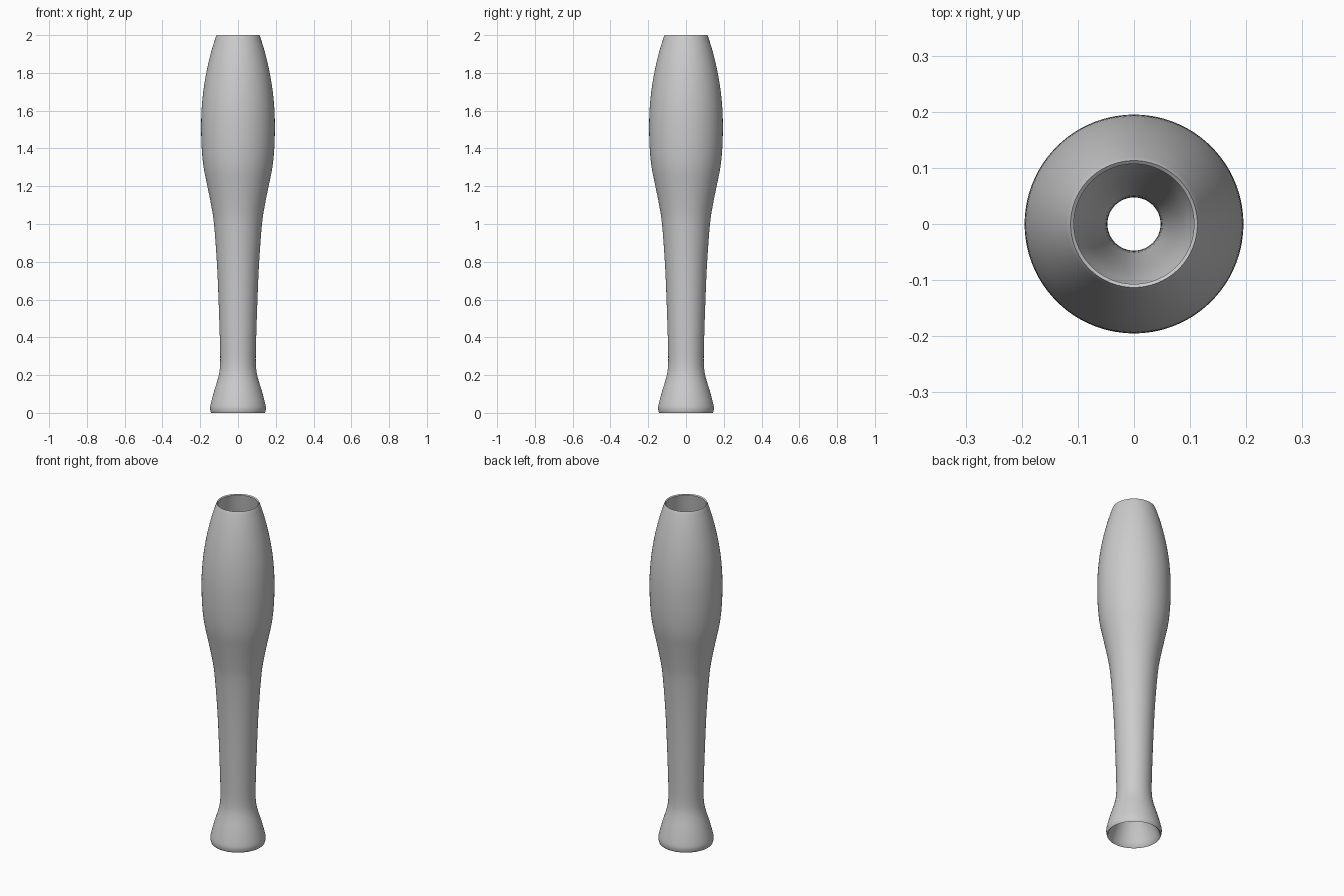
import bpy, bmesh, math
from mathutils import Vector

cube = bpy.data.objects.get("Cube")
if cube:
    bpy.data.objects.remove(cube, do_unlink=True)

SIDES = 96


def make_material(name, value):
    mat = bpy.data.materials.new(name)
    mat.use_nodes = True
    colour = (value, value, value, 1)
    mat.diffuse_color = colour
    mat.node_tree.nodes["Principled BSDF"].inputs["Base Color"].default_value = colour
    return mat


def smooth_profile(points, steps=4):
    """Pass a smooth curve through (radius, height) points."""
    pts = [Vector(p) for p in points]
    pts = [2 * pts[0] - pts[1]] + pts + [2 * pts[-1] - pts[-2]]
    out = []
    for a, b, c, d in zip(pts, pts[1:], pts[2:], pts[3:]):
        for i in range(steps):
            t = i / steps
            out.append(0.5 * (2 * b + (c - a) * t + (2 * a - 5 * b + 4 * c - d) * t**2
                              + (3 * b - a - 3 * c + d) * t**3))
    return out + [pts[-2]]


def lathe(name, profile, material):
    """Turn a closed profile around the z axis."""
    bm = bmesh.new()
    rings = []
    for r, z in profile:
        angles = (math.tau * i / SIDES for i in range(SIDES))
        rings.append([bm.verts.new((r * math.cos(a), r * math.sin(a), z)) for a in angles])
    for low, high in zip(rings, rings[1:] + rings[:1]):
        for i in range(SIDES):
            j = (i + 1) % SIDES
            bm.faces.new((low[i], low[j], high[j], high[i]))
    bmesh.ops.recalc_face_normals(bm, faces=bm.faces)
    mesh = bpy.data.meshes.new(name)
    bm.to_mesh(mesh)
    bm.free()
    mesh.materials.append(material)
    obj = bpy.data.objects.new(name, mesh)
    bpy.context.collection.objects.link(obj)
    bpy.context.view_layer.objects.active = obj
    obj.select_set(True)
    bpy.ops.object.shade_smooth_by_angle(angle=math.radians(40))
    return obj


# Outer wall: flared foot, slim handle, swelling body, rounded lip
outer = smooth_profile([
    (0.143, 0), (0.147, 0.015), (0.146, 0.04), (0.128, 0.11), (0.104, 0.19),
    (0.095, 0.25), (0.095, 0.35), (0.103, 0.6), (0.112, 0.8), (0.127, 1.0),
    (0.142, 1.1), (0.162, 1.2), (0.182, 1.3), (0.192, 1.4), (0.195, 1.5),
    (0.193, 1.6), (0.184, 1.7), (0.168, 1.8), (0.145, 1.9), (0.121, 1.98),
    (0.113, 2.0)])

# Inner wall: hollow body narrowing to a thin bore, opening again in the foot
inner = smooth_profile([
    (0.107, 1.995), (0.118, 1.93), (0.138, 1.8), (0.152, 1.6), (0.152, 1.45),
    (0.138, 1.3), (0.116, 1.18), (0.09, 1.06), (0.074, 0.9), (0.06, 0.65),
    (0.049, 0.4), (0.049, 0.25), (0.065, 0.18), (0.1, 0.1), (0.137, 0.005)])

lathe("hollow_club", outer + inner, make_material("light grey", 0.6))
